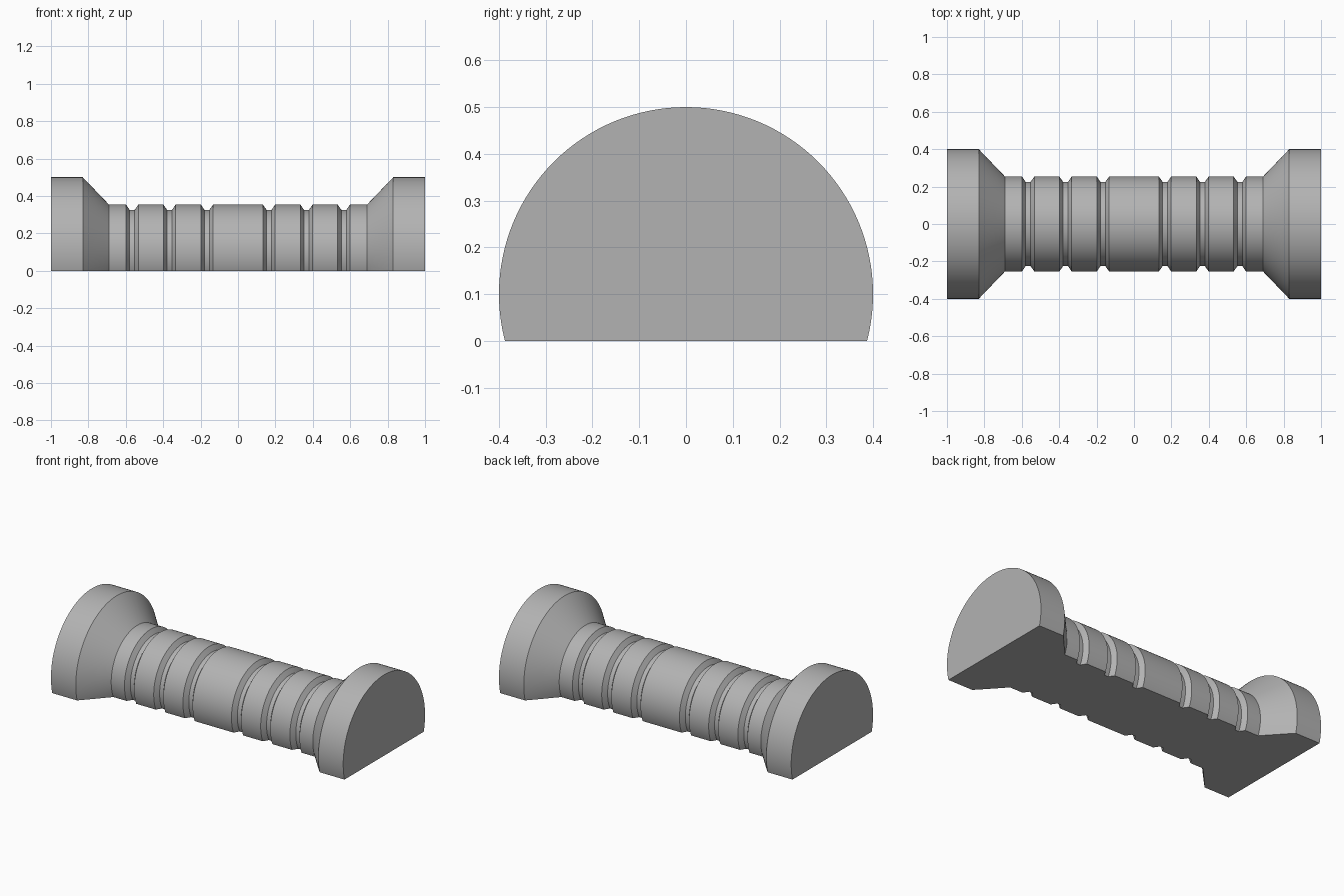
import bpy, bmesh, math
from mathutils import Vector, Matrix

cube = bpy.data.objects.get("Cube")
if cube:
    bpy.data.objects.remove(cube, do_unlink=True)

AXIS_Z = 0.1        # height of the turning axis
END_R, SHAFT_R, GROOVE_R = 0.4, 0.254, 0.225
SEGMENTS = 128

grey = bpy.data.materials.new("plain_grey")
grey.use_nodes = True
colour = (0.45, 0.45, 0.45, 1)
grey.diffuse_color = colour
grey.node_tree.nodes["Principled BSDF"].inputs["Base Color"].default_value = colour

# Half profile (x, radius): grooves along the shaft, then flare and end disc
half = []
for centre in (0.166, 0.366, 0.566):
    half += [(centre - 0.033, SHAFT_R), (centre - 0.013, GROOVE_R),
             (centre + 0.013, GROOVE_R), (centre + 0.033, SHAFT_R)]
half += [(0.69, SHAFT_R), (0.83, END_R), (1.0, END_R)]
profile = [(-x, r) for x, r in reversed(half)] + half

# Turn the profile around the long axis
bm = bmesh.new()
verts = [bm.verts.new((x, 0, AXIS_Z + r)) for x, r in profile]
edges = [bm.edges.new(pair) for pair in zip(verts, verts[1:])]
bmesh.ops.spin(bm, geom=verts + edges, cent=(0, 0, AXIS_Z), axis=(1, 0, 0),
               angle=math.tau, steps=SEGMENTS)
bmesh.ops.remove_doubles(bm, verts=bm.verts, dist=1e-5)

# Close the two round ends
for side in (-1, 1):
    rim = [e for e in bm.edges if e.is_boundary
           and all(v.co.x * side > 0.99 for v in e.verts)]
    bmesh.ops.edgeloop_fill(bm, edges=rim)

# Slice off the underside and close it with a flat base
bmesh.ops.bisect_plane(bm, geom=bm.verts[:] + bm.edges[:] + bm.faces[:],
                       plane_co=(0, 0, 0), plane_no=(0, 0, 1), clear_inner=True)
bmesh.ops.edgeloop_fill(bm, edges=[e for e in bm.edges if e.is_boundary])
bmesh.ops.recalc_face_normals(bm, faces=bm.faces)

mesh = bpy.data.meshes.new("grooved_spool")
bm.to_mesh(mesh)
bm.free()
mesh.materials.append(grey)
spool = bpy.data.objects.new("grooved_spool", mesh)
bpy.context.collection.objects.link(spool)

# Smooth turned surfaces, crisp ridges
bpy.ops.object.select_all(action="DESELECT")
spool.select_set(True)
bpy.context.view_layer.objects.active = spool
bpy.ops.object.shade_smooth_by_angle(angle=math.radians(30))
